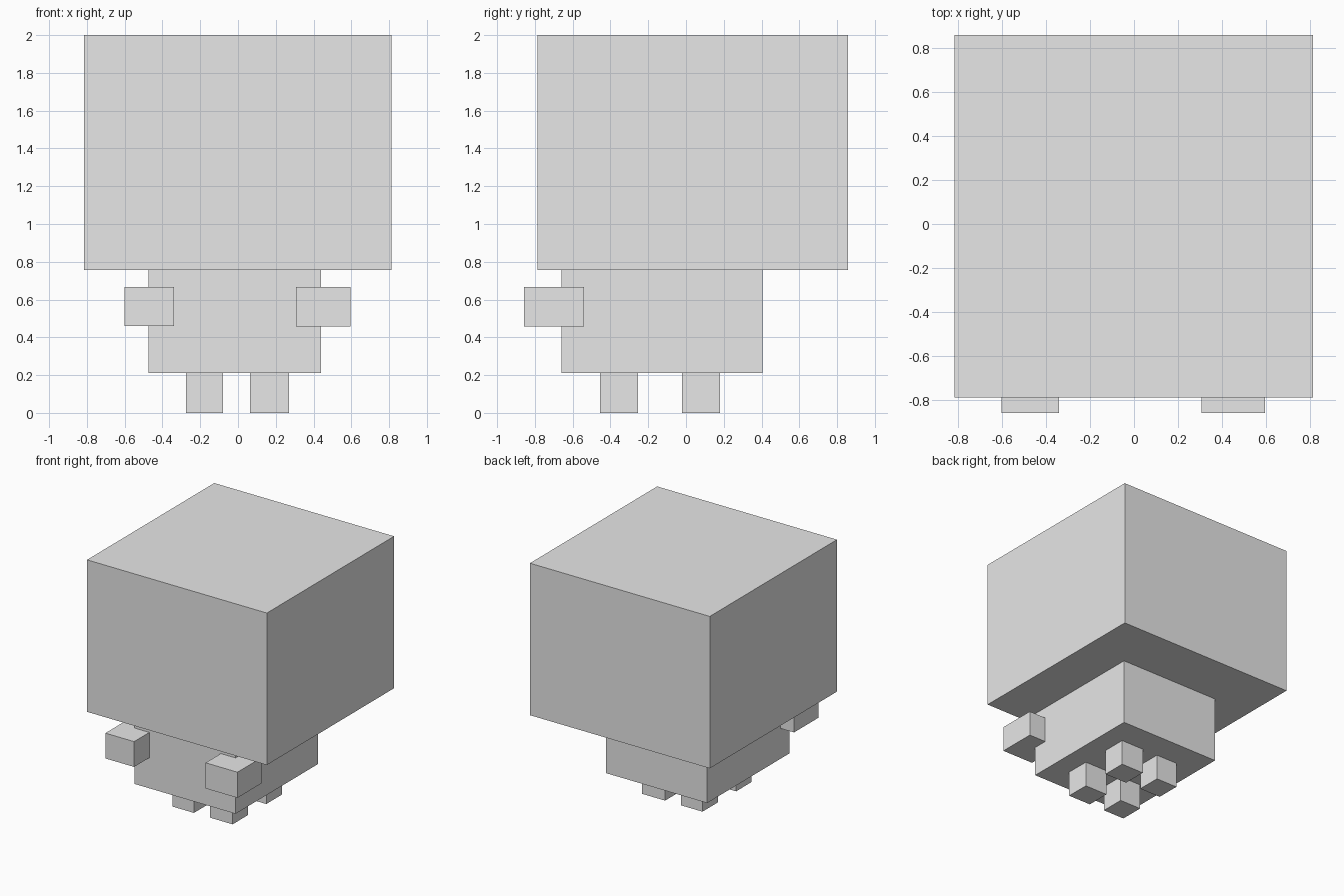
import bpy

cube = bpy.data.objects.get("Cube")
if cube:
    bpy.data.objects.remove(cube, do_unlink=True)

# One plain grey for the whole figure
grey = bpy.data.materials.new("light_grey")
grey.use_nodes = True
colour = (0.8, 0.8, 0.8, 1)
grey.diffuse_color = colour
grey.node_tree.nodes["Principled BSDF"].inputs["Base Color"].default_value = colour


def box(name, x, y, z):
    """Flat-faced block spanning the given (low, high) ranges."""
    spans = (x, y, z)
    bpy.ops.mesh.primitive_cube_add(size=1, location=[(a + b) / 2 for a, b in spans])
    obj = bpy.context.object
    obj.name = name
    obj.scale = [b - a for a, b in spans]
    bpy.ops.object.transform_apply(location=False, rotation=False, scale=True)
    obj.data.materials.append(grey)
    return obj


# Oversized head and torso
box("head", (-0.815, 0.812), (-0.787, 0.857), (0.757, 2.0))
box("torso", (-0.475, 0.44), (-0.66, 0.405), (0.21, 0.757))

# Short arms reaching forward
arm_y = (-0.857, -0.54)
box("right_arm", (-0.60, -0.34), arm_y, (0.46, 0.667))
box("left_arm", (0.307, 0.595), arm_y, (0.457, 0.667))

# Four stubby legs
for side, x in (("right", (-0.275, -0.08)), ("left", (0.063, 0.27))):
    for end, y in (("front", (-0.455, -0.255)), ("back", (-0.02, 0.18))):
        box(f"{end}_{side}_leg", x, y, (0.0, 0.21))
